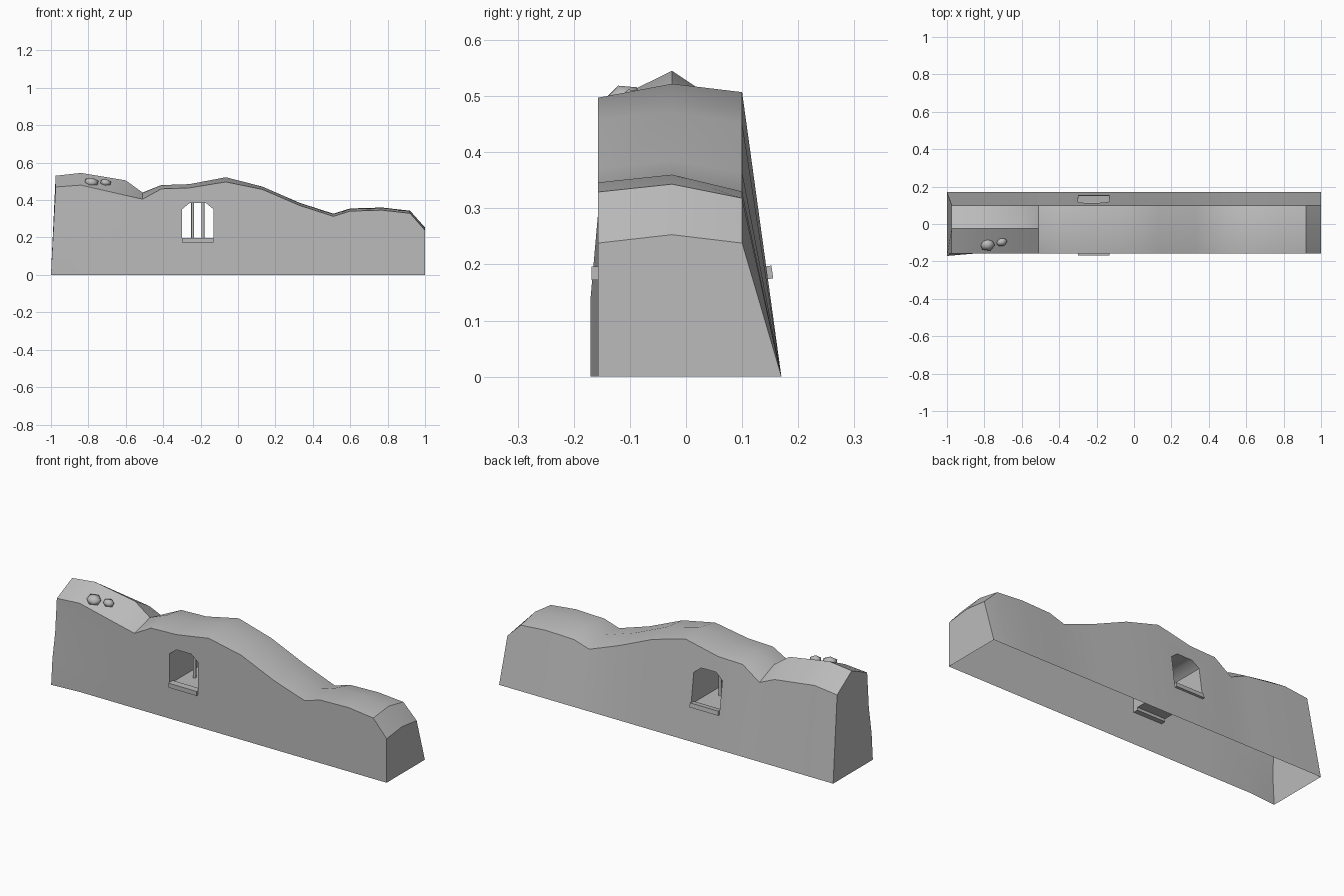
import bpy, bmesh, math

if "Cube" in bpy.data.objects:
    bpy.data.objects.remove(bpy.data.objects["Cube"], do_unlink=True)

# Single stone colour
stone = bpy.data.materials.new("grey_stone")
stone.use_nodes = True
stone.diffuse_color = (0.5, 0.5, 0.5, 1)
bsdf = stone.node_tree.nodes["Principled BSDF"]
bsdf.inputs["Base Color"].default_value = stone.diffuse_color
bsdf.inputs["Roughness"].default_value = 0.9


def make_object(name, bm):
    bmesh.ops.recalc_face_normals(bm, faces=bm.faces)
    mesh = bpy.data.meshes.new(name)
    bm.to_mesh(mesh)
    bm.free()
    mesh.materials.append(stone)
    obj = bpy.data.objects.new(name, mesh)
    bpy.context.collection.objects.link(obj)
    return obj


def smooth(obj, angle):
    bpy.ops.object.select_all(action="DESELECT")
    obj.select_set(True)
    bpy.context.view_layer.objects.active = obj
    bpy.ops.object.shade_smooth_by_angle(angle=math.radians(angle))


def loft(bm, rings):
    """Join closed rings of points into a capped solid."""
    rows = [[bm.verts.new(p) for p in ring] for ring in rings]
    n = len(rows[0])
    for a, b in zip(rows, rows[1:]):
        for i in range(n):
            j = (i + 1) % n
            bm.faces.new((a[i], a[j], b[j], b[i]))
    bm.faces.new(rows[0])
    bm.faces.new(rows[-1])


def box(name, center, size, tilt=0):
    bm = bmesh.new()
    bmesh.ops.create_cube(bm, size=1)
    bmesh.ops.scale(bm, vec=size, verts=bm.verts)
    obj = make_object(name, bm)
    obj.location = center
    obj.rotation_euler.x = math.radians(tilt)
    return obj


FRONT, RIDGE, BACK, FOOT = -0.157, -0.025, 0.1, 0.17

# Wall stations: x, ridge height, drop to front edge, drop to back edge
stations = [
    (-1.0, 0.53, 0.06, 0.083), (-0.84, 0.545, 0.065, 0.083),
    (-0.6, 0.505, 0.08, 0.075), (-0.51, 0.44, 0.035, 0.05),
    (-0.41, 0.48, 0.02, 0.02), (-0.26, 0.485, 0.02, 0.02),
    (-0.065, 0.522, 0.025, 0.015), (0.13, 0.472, 0.015, 0.02),
    (0.33, 0.385, 0.014, 0.02), (0.51, 0.327, 0.014, 0.03),
    (0.6, 0.355, 0.014, 0.03), (0.77, 0.36, 0.014, 0.03),
    (0.92, 0.343, 0.014, 0.025), (1.0, 0.253, 0.015, 0.015),
]


def wall_ring(x, top, front_drop, back_drop):
    first = x == -1.0
    lean = 0.025 if first else 0
    foot = -0.17 if first else FRONT
    zf, zb = top - front_drop, top - back_drop
    ring = [(x, foot, 0), (x + lean * 0.3, foot, zf * 0.3),
            (x + lean * 0.6, FRONT, zf * 0.6), (x + lean, FRONT, zf),
            (x + lean, RIDGE, top), (x + lean, BACK, zb)]
    return ring + [(x, FOOT, 0)]


bm = bmesh.new()
loft(bm, [wall_ring(*s) for s in stations])
wall = make_object("wall", bm)

# Window tunnel with clipped top corners
X0, X1 = -0.3, -0.13
opening = [(X0, 0.187), (X1, 0.187), (X1, 0.35),
           (X1 - 0.04, 0.383), (X0 + 0.04, 0.383), (X0, 0.35)]
bm = bmesh.new()
loft(bm, [[(x, y, z) for x, z in opening] for y in (-0.4, 0.4)])
cutter = make_object("window_cutter", bm)
cutter.hide_render = True
cut = wall.modifiers.new("window", "BOOLEAN")
cut.operation = "DIFFERENCE"
cut.solver = "EXACT"
cut.object = cutter
bpy.context.view_layer.objects.active = wall
wall.select_set(True)
bpy.ops.object.modifier_apply(modifier=cut.name)
bpy.data.objects.remove(cutter, do_unlink=True)

# The underside is open
bm = bmesh.new()
bm.from_mesh(wall.data)
floor = [f for f in bm.faces if all(v.co.z < 0.001 for v in f.verts)]
bmesh.ops.delete(bm, geom=floor, context="FACES")
bm.to_mesh(wall.data)
bm.free()
smooth(wall, 40)

# Window sills; the rear one follows the slope
mid = (X0 + X1) / 2
box("front_sill", (mid, -0.149, 0.184), (0.17, 0.038, 0.024))
box("back_sill", (mid, 0.136, 0.184), (0.17, 0.036, 0.023), 8)

# Window bars
for name, x in (("right_bar", -0.242), ("left_bar", -0.187)):
    bm = bmesh.new()
    bmesh.ops.create_cone(bm, cap_ends=True, segments=8, radius1=0.008,
                          radius2=0.008, depth=0.2)
    bar = make_object(name, bm)
    bar.location = (x, RIDGE, 0.285)
    smooth(bar, 50)

# Loose stones on the high end
for name, place, size, turn in (
        ("large_boulder", (-0.783, -0.113, 0.497), (0.042, 0.035, 0.023), 0.3),
        ("small_boulder", (-0.707, -0.097, 0.494), (0.032, 0.024, 0.019), 0.9)):
    bm = bmesh.new()
    bmesh.ops.create_icosphere(bm, subdivisions=1, radius=1)
    bmesh.ops.scale(bm, vec=size, verts=bm.verts)
    boulder = make_object(name, bm)
    boulder.location = place
    boulder.rotation_euler = (0.35, 0.1, turn * 0.3)
    smooth(boulder, 60)
